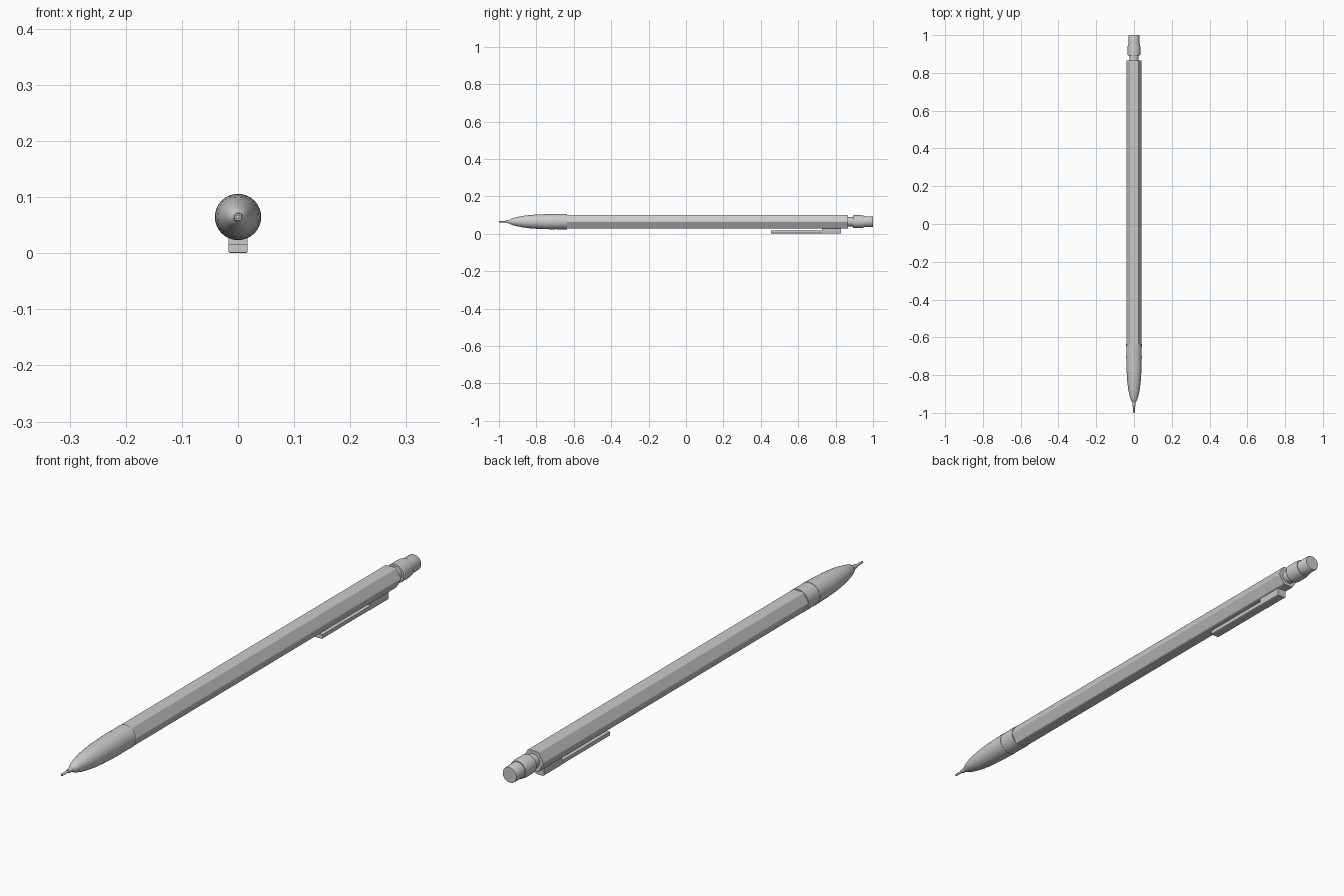
import bpy, bmesh, math
from mathutils import Matrix

if "Cube" in bpy.data.objects:
    bpy.data.objects.remove(bpy.data.objects["Cube"])

AXIS_Z = 0.0645   # height of the pencil's long axis


def finish(name, bm, angle=30):
    bmesh.ops.recalc_face_normals(bm, faces=bm.faces)
    mesh = bpy.data.meshes.new(name)
    bm.to_mesh(mesh)
    bm.free()
    ob = bpy.data.objects.new(name, mesh)
    bpy.context.collection.objects.link(ob)
    bpy.ops.object.select_all(action='DESELECT')
    ob.select_set(True)
    bpy.context.view_layer.objects.active = ob
    bpy.ops.object.shade_smooth_by_angle(angle=math.radians(angle))
    return ob


def lathe(name, profile, sides=32, angle=30):
    """Revolve (y, radius) points around the long axis, with capped ends."""
    bm = bmesh.new()
    rings = []
    for y, r in profile:
        rings.append([bm.verts.new((r * math.cos(2 * math.pi * i / sides), y,
                                    AXIS_Z + r * math.sin(2 * math.pi * i / sides)))
                      for i in range(sides)])
    for a, b in zip(rings, rings[1:]):
        for i in range(sides):
            j = (i + 1) % sides
            bm.faces.new((a[i], a[j], b[j], b[i]))
    bm.faces.new(rings[0])
    bm.faces.new(rings[-1])
    return finish(name, bm, angle)


def block(name, x, y0, y1, z0, z1, bevel):
    bm = bmesh.new()
    bmesh.ops.create_cube(bm, size=1, matrix=Matrix.Translation((0, (y0 + y1) / 2, (z0 + z1) / 2))
                          @ Matrix.Diagonal((2 * x, y1 - y0, z1 - z0, 1)))
    # round the two long lower edges
    edges = [e for e in bm.edges if all(v.co.z < z0 + 1e-5 for v in e.verts)
             and abs(e.verts[0].co.y - e.verts[1].co.y) > 1e-4]
    bmesh.ops.bevel(bm, geom=edges, offset=bevel, segments=3, profile=0.5, affect='EDGES')
    return finish(name, bm)


# hexagonal barrel with slightly softened long corners
barrel = lathe("barrel", [(-0.66, 0.0415), (0.866, 0.0415)], sides=6)
bm = bmesh.new()
bm.from_mesh(barrel.data)
long_edges = [e for e in bm.edges if abs(e.verts[0].co.y - e.verts[1].co.y) > 1]
bmesh.ops.bevel(bm, geom=long_edges, offset=0.003, segments=2, profile=0.5, affect='EDGES')
bm.to_mesh(barrel.data)
bm.free()

# collar where the barrel meets the nose
lathe("collar", [(-0.70, 0.0405), (-0.636, 0.0412)])

# bullet-shaped nose
lathe("nose_cone", [(-0.944, 0.009), (-0.938, 0.0135), (-0.925, 0.019), (-0.905, 0.0245),
                    (-0.875, 0.0305), (-0.84, 0.035), (-0.80, 0.038), (-0.75, 0.0402),
                    (-0.70, 0.0413)])

# stepped metal tip and lead sleeve
lathe("tip", [(-0.966, 0.0065), (-0.962, 0.0075), (-0.94, 0.0095)], sides=24)
lathe("lead_sleeve", [(-1.0, 0.0035), (-0.998, 0.0042), (-0.96, 0.0042)], sides=16)

# push button at the tail: neck, ferrule and eraser
lathe("neck", [(0.86, 0.025), (0.896, 0.025)])
lathe("ferrule", [(0.893, 0.0325), (0.896, 0.0345), (0.935, 0.0345), (0.953, 0.0315)])
lathe("eraser", [(0.95, 0.029), (0.997, 0.0285), (1.0, 0.027)])

# pocket clip: mounting block and free arm
block("clip_mount", 0.017, 0.728, 0.83, 0.0, 0.034, 0.004)
block("clip_arm", 0.017, 0.455, 0.73, 0.001, 0.0165, 0.004)
